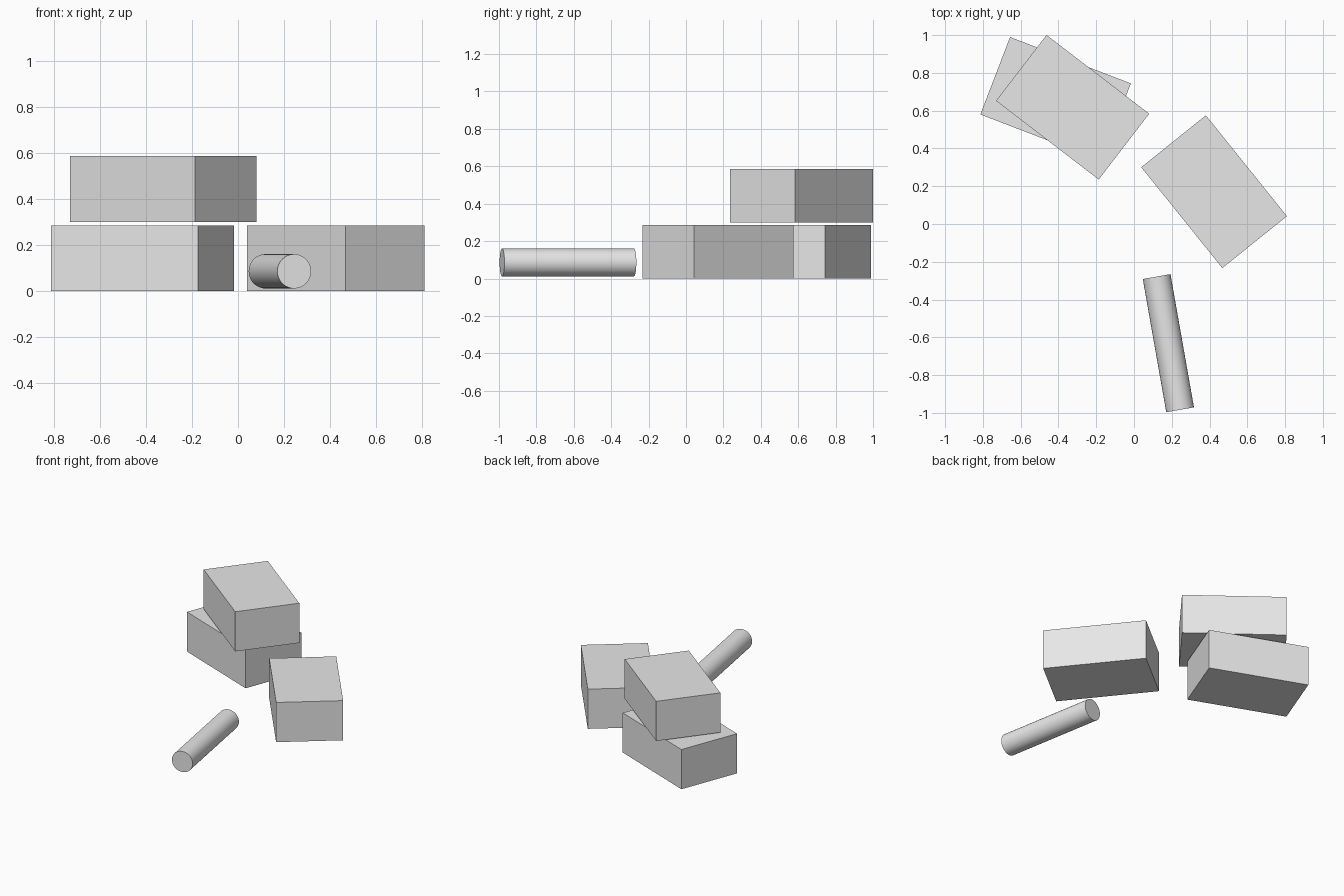
import bpy
import math

if "Cube" in bpy.data.objects:
    bpy.data.objects.remove(bpy.data.objects["Cube"], do_unlink=True)

# Single plain material
COLOUR = (0.8, 0.8, 0.8, 1.0)
grey = bpy.data.materials.new("light_grey")
grey.use_nodes = True
grey.diffuse_color = COLOUR
grey.node_tree.nodes["Principled BSDF"].inputs["Base Color"].default_value = COLOUR

BLOCK_SIZE = (0.685, 0.439, 0.286)


def add_block(name, x, y, base, angle):
    """Brick-shaped block resting at height base, its long side turned by angle."""
    bpy.ops.mesh.primitive_cube_add(
        size=1, location=(x, y, base + BLOCK_SIZE[2] / 2),
        rotation=(0, 0, math.radians(angle)))
    block = bpy.context.object
    block.name = name
    block.scale = BLOCK_SIZE
    bpy.ops.object.transform_apply(location=False, rotation=False, scale=True)
    block.data.materials.append(grey)


# Stacked pair and the lone block
add_block("lower_block", -0.415, 0.662, 0.0, -21)
add_block("upper_block", -0.325, 0.618, 0.3, -37.5)
add_block("side_block", 0.424, 0.171, 0.0, -51.2)

# Rod lying on its side
bpy.ops.mesh.primitive_cylinder_add(
    vertices=48, radius=0.0745, depth=0.716, location=(0.182, -0.631, 0.086),
    rotation=(math.radians(90), 0, math.radians(10)))
rod = bpy.context.object
rod.name = "rod"
rod.data.materials.append(grey)
bpy.ops.object.shade_smooth_by_angle(angle=math.radians(30))
